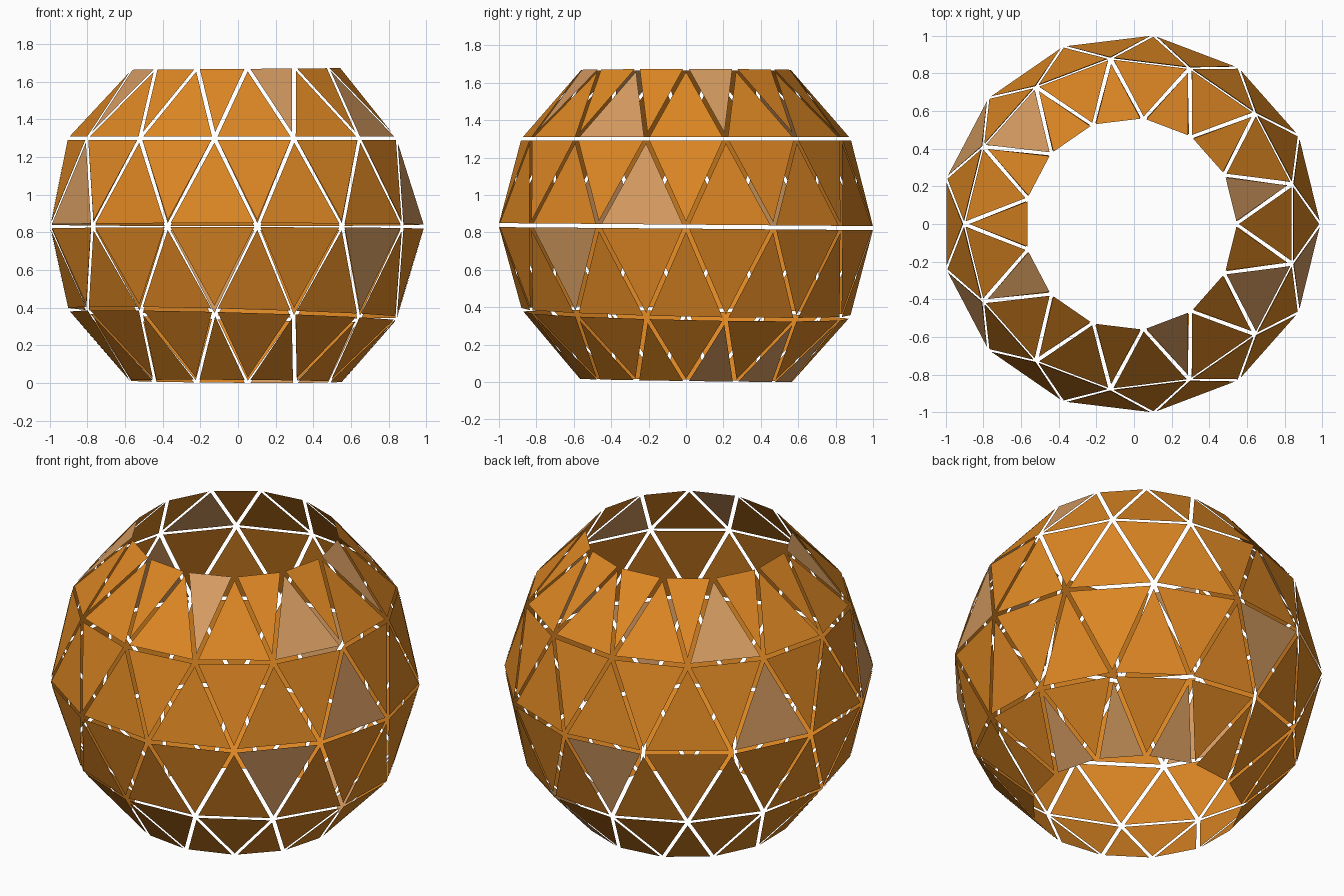
import bpy, math
from mathutils import Vector

if "Cube" in bpy.data.objects:
    bpy.data.objects.remove(bpy.data.objects["Cube"])

SIDES = 13
STEP = math.pi / SIDES
GAP = 0.011          # inset of every panel edge
SHIFT_X = -0.018

# rings of the sphere band, bottom to top: radius, height, tilt in x, tilt in y
RINGS = [(0.565, 0.012, -0.006, -0.014),
         (0.885, 0.375, -0.028, -0.022),
         (1.011, 0.842, 0.0, -0.008),
         (0.888, 1.312, 0.0, 0.0),
         (0.558, 1.688, 0.008, 0.0)]

# panels in the pale wood, by row from bottom to top
PALE = [{1, 3, 5}, {7, 23}, {11, 15, 25}, {1, 10, 15, 21, 24}]


def material(name, colour):
    m = bpy.data.materials.new(name)
    m.diffuse_color = (*colour, 1)
    m.use_nodes = True
    m.node_tree.nodes["Principled BSDF"].inputs["Base Color"].default_value = m.diffuse_color
    return m


wood = material("orange wood", (0.72, 0.24, 0.017))
pale = material("pale wood", (0.67, 0.33, 0.12))


def node(ring, k):
    r, z, tx, ty = RINGS[ring]
    x, y = r * math.cos(k * STEP), r * math.sin(k * STEP)
    return Vector((x + SHIFT_X, y, z + tx * x + ty * y))


def inset(tri):
    # shrink the triangle towards its incentre so each edge moves by GAP
    a, b, c = tri
    la, lb, lc = (b - c).length, (c - a).length, (a - b).length
    per = la + lb + lc
    centre = (a * la + b * lb + c * lc) / per
    radius = (b - a).cross(c - a).length / per
    return [centre + (p - centre) * (1 - GAP / radius) for p in tri]


# one object of loose triangular panels per row
names = ["bottom_panels", "lower_panels", "upper_panels", "top_panels"]
rows = []
for row, name in enumerate(names):
    verts, faces, mats = [], [], []
    for k in range(2 * SIDES):
        even_ring = row if row % 2 == 0 else row + 1
        odd_ring = row + 1 if row % 2 == 0 else row
        apex, base = (even_ring, odd_ring) if k % 2 == 0 else (odd_ring, even_ring)
        tri = inset([node(apex, k), node(base, k - 1), node(base, k + 1)])
        if apex < base:
            tri.reverse()
        n = len(verts)
        verts += tri
        faces.append((n, n + 1, n + 2))
        mats.append(1 if k in PALE[row] else 0)
    rows.append((name, verts, faces, mats))

# stand the band on the ground
low = min(v.z for r in rows for v in r[1])
for name, verts, faces, mats in rows:
    me = bpy.data.meshes.new(name)
    me.from_pydata([(v.x, v.y, v.z - low) for v in verts], [], faces)
    me.materials.append(wood)
    me.materials.append(pale)
    for p, m in zip(me.polygons, mats):
        p.material_index = m
    bpy.context.collection.objects.link(bpy.data.objects.new(name, me))
